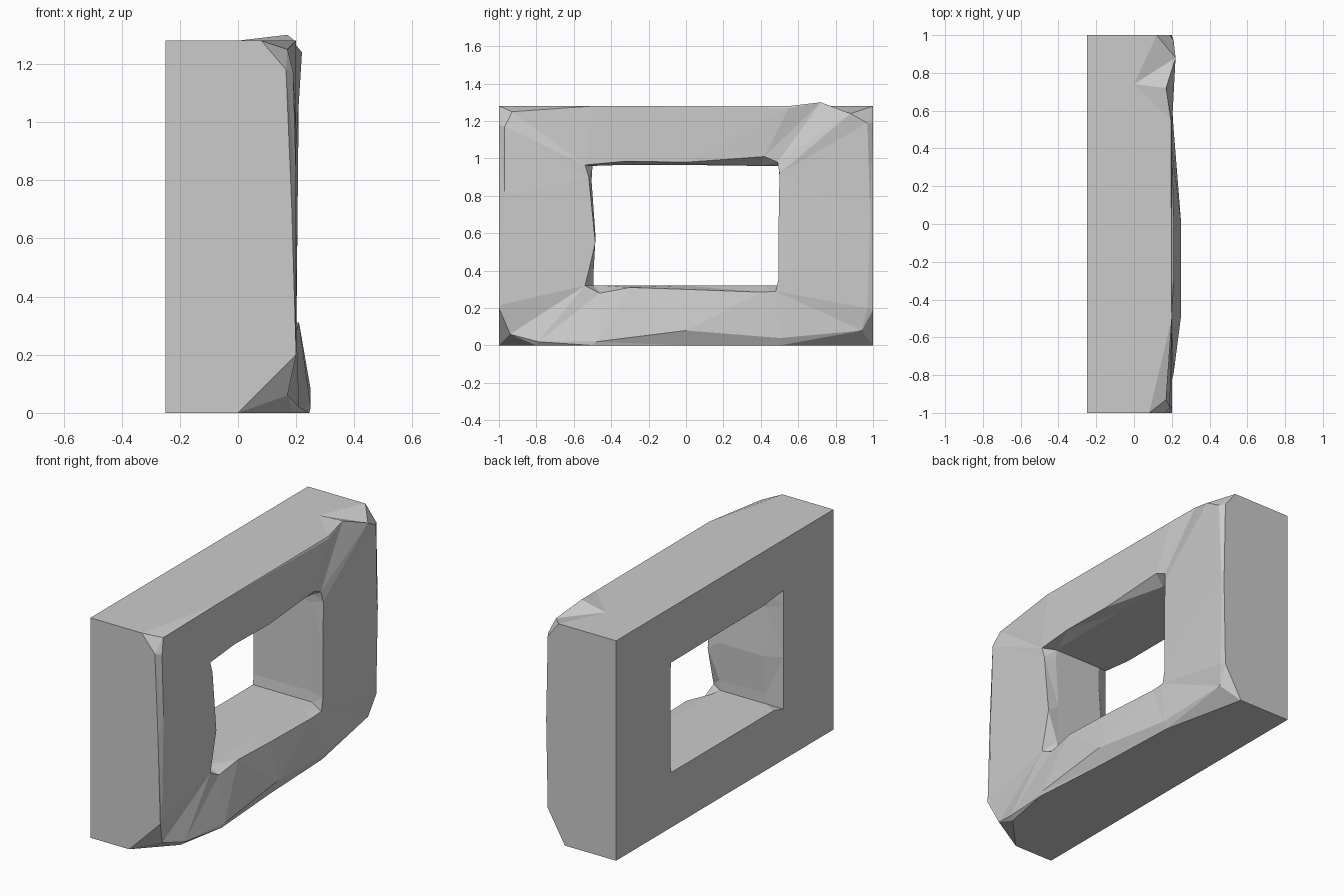
import bpy, bmesh

BACK = -0.25

# Outer silhouette stations, counter-clockwise from lower left:
# (y, z, x where the side wall ends), (y, z, x of the worn front edge)
outer = [
    ((-1, 0.20, 0.20), (-0.985, 0.22, 0.20)),
    ((-1, 0.00, 0.00), (-0.94, 0.06, 0.17)),
    ((-0.8, 0, 0.19), (-0.79, 0.02, 0.21)),
    ((-0.5, 0, 0.245), (-0.48, 0.02, 0.25)),
    ((0, 0, 0.21), (0, 0.08, 0.25)),
    ((0.5, 0, 0.19), (0.5, 0.04, 0.21)),
    ((1, 0, 0.08), (0.94, 0.08, 0.18)),
    ((1, 0.19, 0.19), (0.97, 0.20, 0.20)),
    ((1, 0.7, 0.20), (0.985, 0.7, 0.205)),
    ((1, 1.19, 0.19), (0.97, 1.19, 0.21)),
    ((1, 1.28, 0.12), (0.88, 1.24, 0.22)),
    ((0.74, 1.28, 0.0), (0.72, 1.30, 0.17)),
    ((0.55, 1.28, 0.195), (0.55, 1.27, 0.20)),
    ((-0.5, 1.28, 0.20), (-0.5, 1.27, 0.20)),
    ((-1, 1.28, 0.08), (-0.93, 1.25, 0.17)),
    ((-1, 1.18, 0.165), (-0.97, 1.17, 0.19)),
    ((-1, 0.7, 0.185), (-0.97, 0.8, 0.20)),
]

# Opening stations matching the outer ones:
# (y, z) of the wall, (y, z, x) of the worn front edge
hole = [
    ((-0.495, 0.38), (-0.52, 0.40, 0.20)),
    ((-0.495, 0.32), (-0.54, 0.32, 0.20)),
    ((-0.45, 0.32), (-0.46, 0.28, 0.20)),
    ((-0.3, 0.32), (-0.3, 0.31, 0.21)),
    ((0, 0.32), (0, 0.30, 0.21)),
    ((0.4, 0.32), (0.40, 0.285, 0.20)),
    ((0.495, 0.32), (0.48, 0.29, 0.20)),
    ((0.5, 0.38), (0.495, 0.36, 0.20)),
    ((0.5, 0.64), (0.495, 0.64, 0.20)),
    ((0.5, 0.9), (0.50, 0.92, 0.20)),
    ((0.495, 0.96), (0.49, 0.98, 0.19)),
    ((0.4, 0.96), (0.42, 1.01, 0.195)),
    ((0, 0.965), (0, 0.98, 0.20)),
    ((-0.35, 0.965), (-0.32, 0.985, 0.20)),
    ((-0.5, 0.96), (-0.54, 0.965, 0.20)),
    ((-0.505, 0.88), (-0.52, 0.9, 0.20)),
    ((-0.485, 0.6), (-0.485, 0.55, 0.20)),
]


def back_edge(y, z):
    """The left reveal is also bevelled where it meets the flat back."""
    if y > -0.48:
        return (BACK, y, z)
    return (BACK, -0.54, 0.64 + (z - 0.64) * 1.08)


rings = [
    [(BACK, a[0], a[1]) for a, b in outer],
    [(a[2], a[0], a[1]) for a, b in outer],
    [(b[2], b[0], b[1]) for a, b in outer],
    [(c[2], c[0], c[1]) for d, c in hole],
    [(0.13, d[0], d[1]) for d, c in hole],
    [(-0.17, d[0], d[1]) for d, c in hole],
    [back_edge(*d) for d, c in hole],
]

# Stone window frame: skin the closed cross-section rings together
bm = bmesh.new()
loops = [[bm.verts.new(p) for p in ring] for ring in rings]
n = len(outer)
for k, ring in enumerate(loops):
    nxt = loops[(k + 1) % len(loops)]
    for i in range(n):
        j = (i + 1) % n
        bm.faces.new((ring[i], ring[j], nxt[j], nxt[i]))
bmesh.ops.recalc_face_normals(bm, faces=bm.faces[:])
bmesh.ops.triangulate(bm, faces=bm.faces[:])

mesh = bpy.data.meshes.new("stone_window_frame")
bm.to_mesh(mesh)
bm.free()
frame = bpy.data.objects.new("stone_window_frame", mesh)
bpy.context.collection.objects.link(frame)
